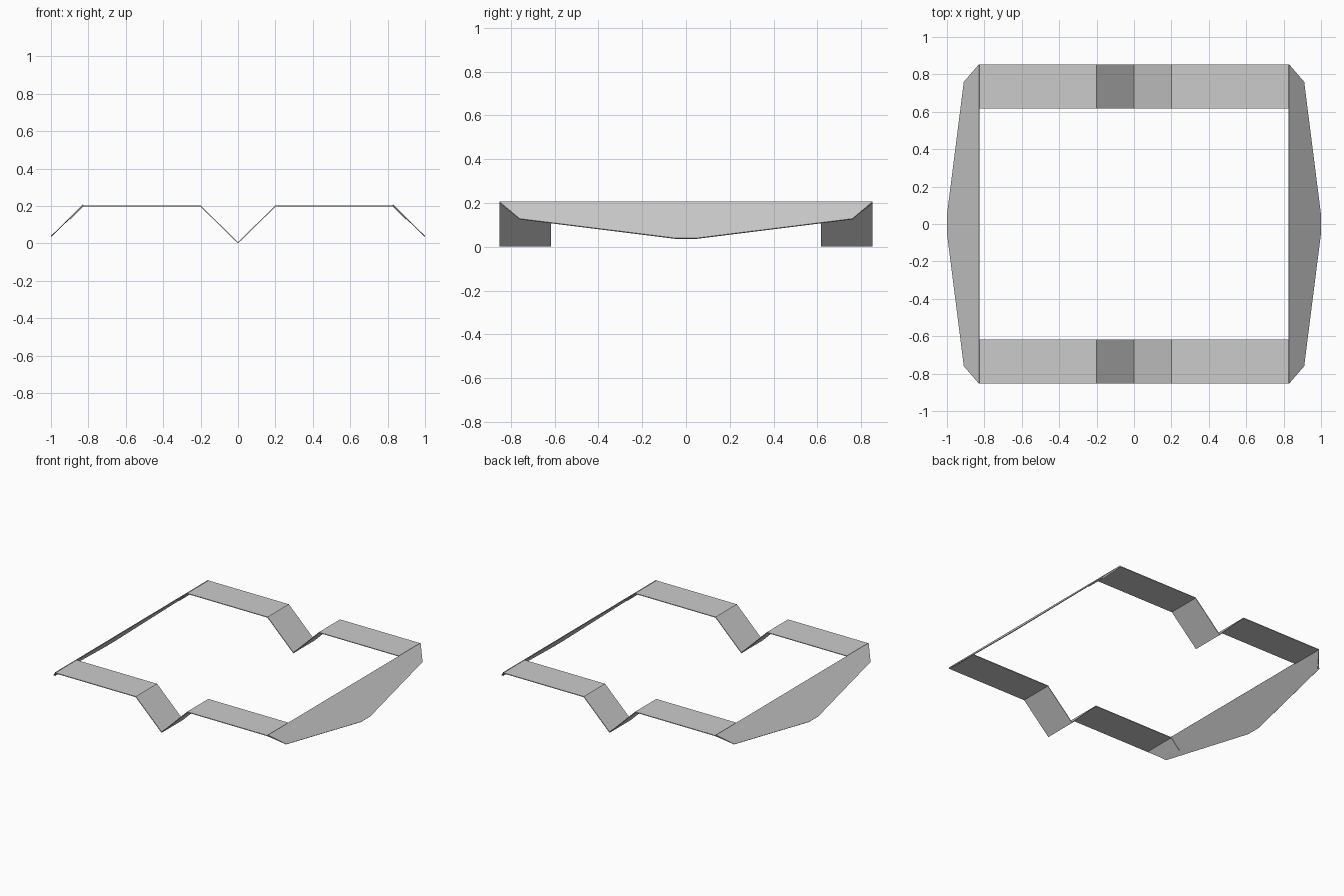
import bpy

if "Cube" in bpy.data.objects:
    bpy.data.objects.remove(bpy.data.objects["Cube"])

THICK = 0.005


def sheet(name, verts, faces, mirror_axis):
    """Thin folded plate, mirrored across the centre."""
    mesh = bpy.data.meshes.new(name)
    mesh.from_pydata(verts, [], faces)
    obj = bpy.data.objects.new(name, mesh)
    bpy.context.collection.objects.link(obj)
    solid = obj.modifiers.new("thickness", 'SOLIDIFY')
    solid.thickness = THICK
    solid.offset = -1
    solid.use_even_offset = True
    mir = obj.modifiers.new("mirror", 'MIRROR')
    mir.use_axis = [mirror_axis == i for i in range(3)]
    mir.use_mirror_merge = False
    return obj


# Notched cross strips (front and back), with a V fold in the middle
y0, y1 = 0.617, 0.853
d = THICK * 1.414
profile = [(-0.83, 0.203), (-0.2, 0.203), (0, d), (0.2, 0.203), (0.83, 0.203)]
verts = [(x, y, z) for x, z in profile for y in (y0, y1)]
faces = [(2 * i, 2 * i + 2, 2 * i + 3, 2 * i + 1) for i in range(len(profile) - 1)]

# Bent end tabs tucked under the side flaps
for s, (a, b) in ((1, (8, 9)), (-1, (0, 1))):
    n = len(verts)
    verts += [(s * 0.90, y0, 0.131), (s * 0.90, 0.76, 0.131)]
    tab = (a, n, n + 1, b)
    faces.append(tab if s > 0 else tab[::-1])
sheet("cross_strip", verts, faces, 1)

# Sloping tapered side flaps
outline = [(0.83, 0.853), (0.91, 0.76), (1.0, 0.05),
           (1.0, -0.05), (0.91, -0.76), (0.83, -0.853)]
slope = (0.207 - 0.04) / 0.17
flap = [(x, y, 0.207 - (x - 0.83) * slope) for x, y in outline]
sheet("side_flap", flap, [tuple(reversed(range(6)))], 0)
